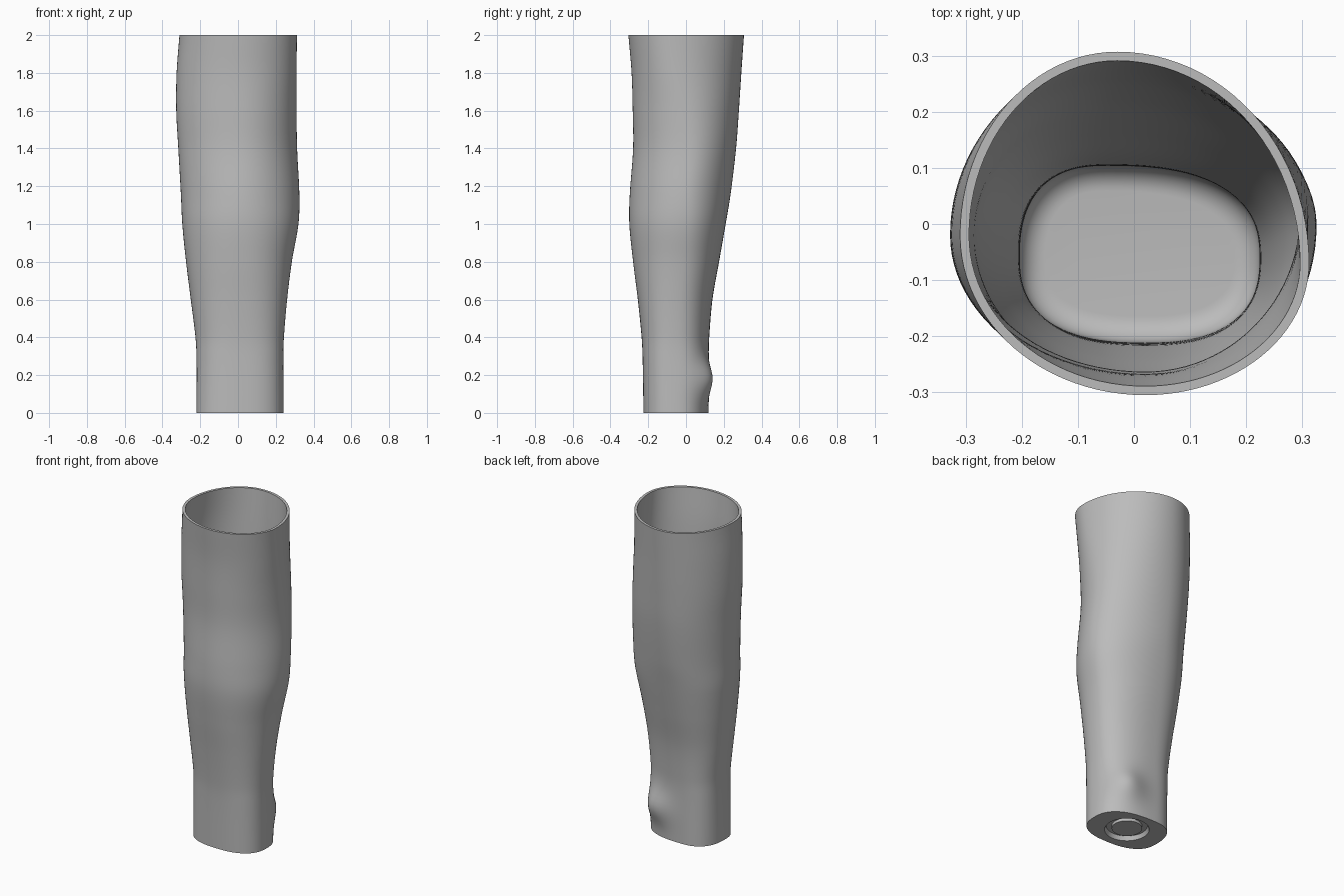
import bpy, bmesh, math

cube = bpy.data.objects.get("Cube")
if cube:
    bpy.data.objects.remove(cube)

grey = bpy.data.materials.new("plain grey")
grey.use_nodes = True
COLOUR = (0.5, 0.5, 0.5, 1)
grey.diffuse_color = COLOUR
grey.node_tree.nodes["Principled BSDF"].inputs["Base Color"].default_value = COLOUR

SIDES = 96
WALL = 0.016
FLOOR = 0.04
FILLET = 0.045

# height, left edge, right edge, front, back, widest point on the +x side, squareness
SECTIONS = [
    (0.0, -0.22, 0.24, -0.225, 0.12, -0.06, 2.5),
    (0.3, -0.22, 0.24, -0.23, 0.12, -0.06, 2.5),
    (0.4, -0.225, 0.243, -0.235, 0.123, -0.06, 2.4),
    (0.6, -0.25, 0.26, -0.255, 0.14, -0.05, 2.3),
    (0.8, -0.275, 0.285, -0.28, 0.175, -0.03, 2.2),
    (1.0, -0.295, 0.32, -0.3, 0.21, -0.01, 2.1),
    (1.15, -0.302, 0.325, -0.298, 0.235, 0.0, 2.0),
    (1.4, -0.316, 0.313, -0.28, 0.265, 0.02, 2.0),
    (1.6, -0.327, 0.31, -0.282, 0.28, 0.0, 2.0),
    (1.8, -0.325, 0.31, -0.288, 0.293, -0.04, 2.0),
    (2.0, -0.31, 0.312, -0.305, 0.307, -0.07, 2.0),
]


def slope(i, k):
    a, b = SECTIONS[max(i - 1, 0)], SECTIONS[min(i + 1, len(SECTIONS) - 1)]
    return (b[k] - a[k]) / (b[0] - a[0])


def section_at(z):
    """Smoothly blend the measured sections at a height."""
    i = max(j for j in range(len(SECTIONS) - 1) if SECTIONS[j][0] <= z)
    a, b = SECTIONS[i], SECTIONS[i + 1]
    h = b[0] - a[0]
    t = (z - a[0]) / h
    s = t * t * (3 - 2 * t)
    return [a[k] * (1 - s) + b[k] * s
            + h * t * (1 - t) * ((1 - t) * slope(i, k) - t * slope(i + 1, k))
            for k in range(1, 7)]


def ring(bm, z, inset=0.0, bump=False):
    """One skewed rounded outline, made of four quarter curves."""
    left, right, front, back, y_right, power = section_at(z)
    y_left = -0.07 + 0.05 * min(z, 1)
    x_back, x_front = -0.05 + 0.01 * z, 0.02
    verts = []
    for i in range(SIDES):
        a = 2 * math.pi * i / SIDES
        c, s = math.cos(a), math.sin(a)
        cx = x_back if s >= 0 else x_front
        cy = y_right if c >= 0 else y_left
        rx = (right - inset - cx) if c >= 0 else (cx - left - inset)
        ry = (back - inset - cy) if s >= 0 else (cy - front - inset)
        x = cx + rx * math.copysign(abs(c) ** (2 / power), c)
        y = cy + ry * math.copysign(abs(s) ** (2 / power), s)
        if bump:
            # wrist bone at the back
            d = ((x - 0.12) ** 2 + (y - 0.08) ** 2 + (z - 0.18) ** 2) / 0.009
            x += 0.02 * math.exp(-d)
            y += 0.04 * math.exp(-d)
        verts.append(bm.verts.new((x, y, z)))
    return verts


def circle(bm, radius, z):
    return [bm.verts.new((0.01 + radius * math.cos(2 * math.pi * i / SIDES),
                          -0.05 + radius * math.sin(2 * math.pi * i / SIDES), z))
            for i in range(SIDES)]


def loft(bm, rings):
    for a, b in zip(rings, rings[1:]):
        for i in range(SIDES):
            j = (i + 1) % SIDES
            bm.faces.new((a[i], a[j], b[j], b[i]))


bm = bmesh.new()

# round socket under the base, with a raised disc inside a groove
rings = [circle(bm, r, z) for r, z in
         [(0.085, 0.008), (0.085, 0.025), (0.115, 0.025), (0.125, 0.0)]]
bm.faces.new(list(reversed(rings[0])))

# outer skin, from the base to the rim
steps = 80
rings += [ring(bm, 2 * i / steps, bump=True) for i in range(steps + 1)]

# inner skin, from the rim down to the rounded floor
low = FLOOR + FILLET
rings += [ring(bm, 2 + (low - 2) * i / steps, WALL) for i in range(steps + 1)]
for i in range(1, 9):
    a = math.pi / 2 * i / 8
    rings.append(ring(bm, low - FILLET * math.sin(a), WALL + FILLET * (1 - math.cos(a))))
loft(bm, rings)
bm.faces.new(rings[-1])
bmesh.ops.recalc_face_normals(bm, faces=bm.faces)

mesh = bpy.data.meshes.new("forearm_sleeve")
bm.to_mesh(mesh)
bm.free()
mesh.materials.append(grey)
sleeve = bpy.data.objects.new("forearm_sleeve", mesh)
bpy.context.collection.objects.link(sleeve)
bpy.context.view_layer.objects.active = sleeve
sleeve.select_set(True)
bpy.ops.object.shade_smooth_by_angle(angle=math.radians(35))
